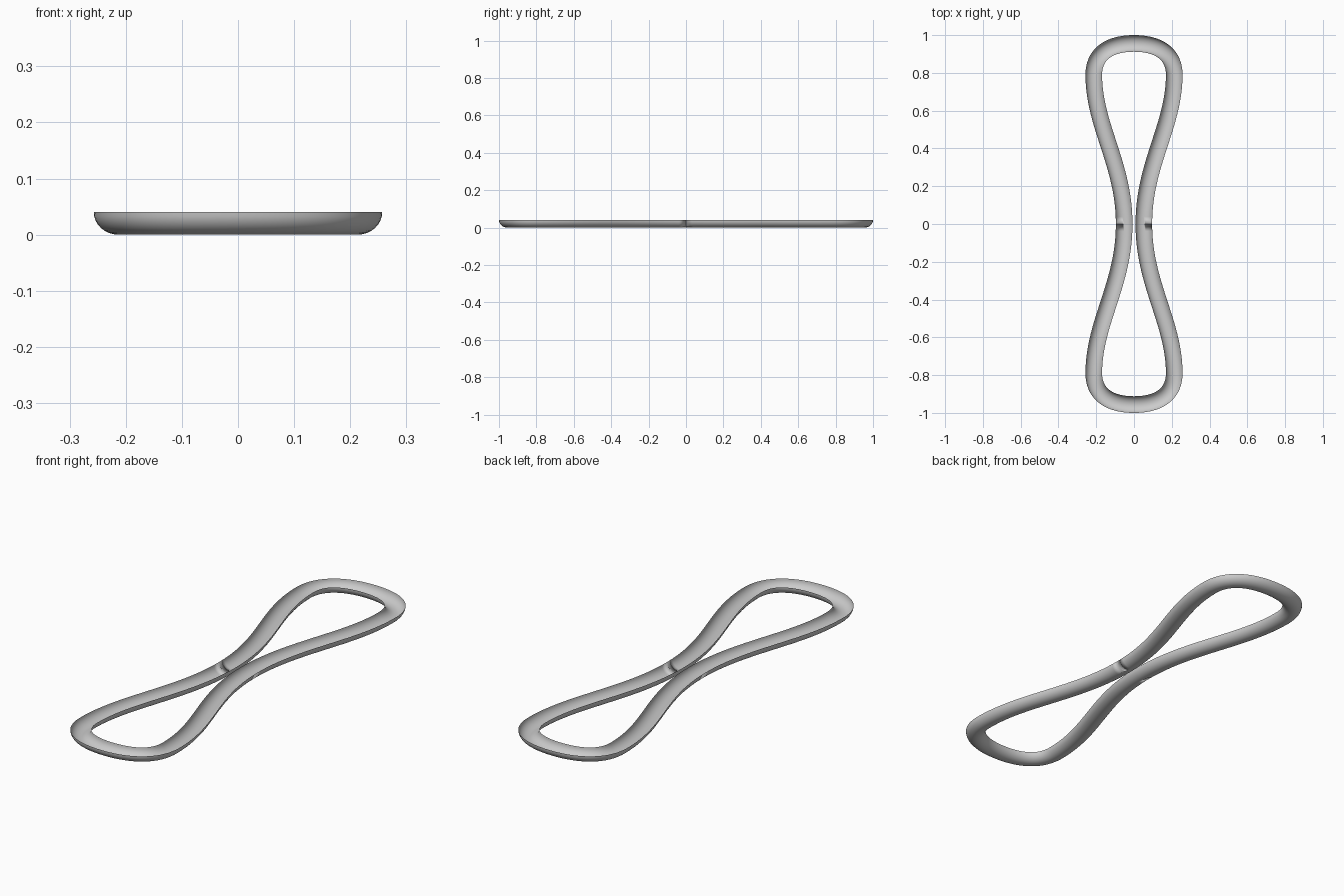
import bpy, bmesh, math
from mathutils import Vector
from mathutils.geometry import interpolate_bezier

if "Cube" in bpy.data.objects:
    bpy.data.objects.remove(bpy.data.objects["Cube"])

R, H = 0.044, 0.04      # half width and depth of the channel
N = 24                  # samples per bezier piece
ARC = 16                # segments across the channel

def piece(*pts):
    return interpolate_bezier(*[Vector((x, y, 0)) for x, y in pts], N + 1)

# Quarter of the hourglass centre line: pinched waist, wide end, rounded corner
quarter = piece((0.052, 0), (0.052, 0.32), (0.213, 0.52), (0.213, 0.79))[:-1]
quarter += piece((0.213, 0.79), (0.213, 0.905), (0.125, 0.956), (0, 0.956))

# Mirror the quarter into a closed loop
half = quarter + [Vector((-p.x, p.y, 0)) for p in reversed(quarter[:-1])]
path = half + [Vector((-p.x, -p.y, 0)) for p in half]

# Sweep an open-topped half-round section along the loop
bm = bmesh.new()
rings = []
n = len(path)
for i, p in enumerate(path):
    t = (path[(i + 1) % n] - path[i - 1]).normalized()
    side = Vector((t.y, -t.x, 0))
    ring = []
    for k in range(ARC + 1):
        a = math.pi * k / ARC
        ring.append(bm.verts.new(p + side * (R * math.cos(a)) + Vector((0, 0, H - H * math.sin(a)))))
    rings.append(ring)
for i in range(n):
    a, b = rings[i], rings[(i + 1) % n]
    for k in range(ARC):
        bm.faces.new((a[k], b[k], b[k + 1], a[k + 1]))
bmesh.ops.recalc_face_normals(bm, faces=bm.faces)
for f in bm.faces:
    f.smooth = True

mesh = bpy.data.meshes.new("hourglass_channel")
bm.to_mesh(mesh)
bm.free()
obj = bpy.data.objects.new("hourglass_channel", mesh)
bpy.context.collection.objects.link(obj)
